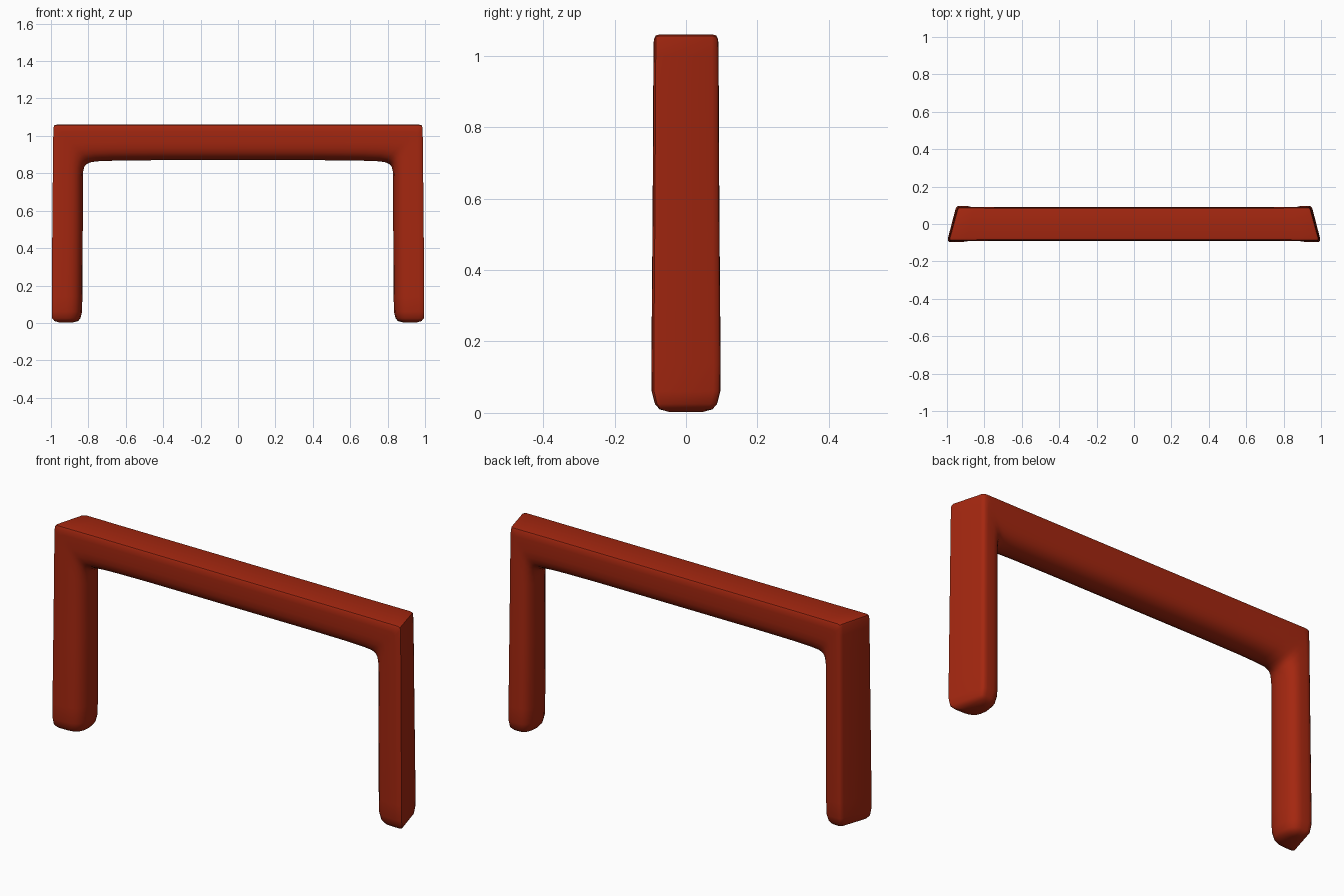
import bpy, bmesh, math

if "Cube" in bpy.data.objects:
    bpy.data.objects.remove(bpy.data.objects["Cube"])

# One flat colour
red = bpy.data.materials.new("brick_red")
red.diffuse_color = (0.37, 0.02, 0.005, 1)
red.use_nodes = True
red.node_tree.nodes["Principled BSDF"].inputs["Base Color"].default_value = red.diffuse_color

# D-shaped section: u runs from outer face (0) to inner face (1), v is half depth
half = [(0, 0.80), (0.015, 0.93), (0.07, 0.99), (0.2, 1.0), (0.5, 0.99), (0.66, 0.95),
        (0.79, 0.85), (0.89, 0.68), (0.96, 0.42)]
profile = half + [(1, 0)] + [(u, -v) for u, v in reversed(half)]

# Stations along the left half: outer x,z / inner x,z / half depth
stations = [
    ((-0.955, 0.002), (-0.885, 0.002), 0.045),
    ((-0.985, 0.010), (-0.855, 0.010), 0.074),
    ((-0.998, 0.025), (-0.842, 0.025), 0.087),
    ((-1.0, 0.06), (-0.834, 0.06), 0.096),
    ((-1.0, 0.14), (-0.832, 0.14), 0.097),
    ((-0.997, 0.50), (-0.83, 0.50), 0.094),
    ((-0.994, 0.82), (-0.83, 0.77), 0.092),
    ((-0.993, 0.92), (-0.828, 0.81), 0.092),
    ((-0.992, 1.00), (-0.822, 0.835), 0.091),
    ((-0.991, 1.045), (-0.812, 0.848), 0.091),
    ((-0.988, 1.056), (-0.80, 0.854), 0.091),
    ((-0.975, 1.060), (-0.785, 0.860), 0.091),
    ((-0.90, 1.060), (-0.74, 0.865), 0.091),
    ((-0.78, 1.060), (-0.65, 0.868), 0.090),
    ((-0.45, 1.060), (-0.45, 0.870), 0.090),
    ((0, 1.060), (0, 0.870), 0.090),
]

# Loft the leg and half the beam; the outer end face is angled towards the back
bm = bmesh.new()
rings = []
for (ox, oz), (ix, iz), d in stations:
    ring = []
    for u, v in profile:
        slant = 0.05 * (v + 1) / 2 * (1 - u) * min(1, max(0, (-ox - 0.5) / 0.4))
        ring.append(bm.verts.new((ox + (ix - ox) * u + slant, v * d, oz + (iz - oz) * u)))
    rings.append(ring)
n = len(profile)
for a, b in zip(rings, rings[1:]):
    for i in range(n):
        j = (i + 1) % n
        bm.faces.new((a[i], a[j], b[j], b[i]))
bm.faces.new(rings[0])
bmesh.ops.recalc_face_normals(bm, faces=bm.faces)
# Make sure the normals point outwards (foot cap faces down)
bm.faces.ensure_lookup_table()
if bm.faces[-1].normal.z > 0:
    bmesh.ops.reverse_faces(bm, faces=bm.faces)
mesh = bpy.data.meshes.new("arch_frame")
bm.to_mesh(mesh)
bm.free()
mesh.materials.append(red)
arch = bpy.data.objects.new("arch_frame", mesh)
bpy.context.collection.objects.link(arch)

# Mirror to the right half, then smooth
mirror = arch.modifiers.new("mirror", 'MIRROR')
mirror.use_clip = True
bpy.context.view_layer.objects.active = arch
arch.select_set(True)
bpy.ops.object.modifier_apply(modifier=mirror.name)
bpy.ops.object.shade_smooth_by_angle(angle=math.radians(42))
